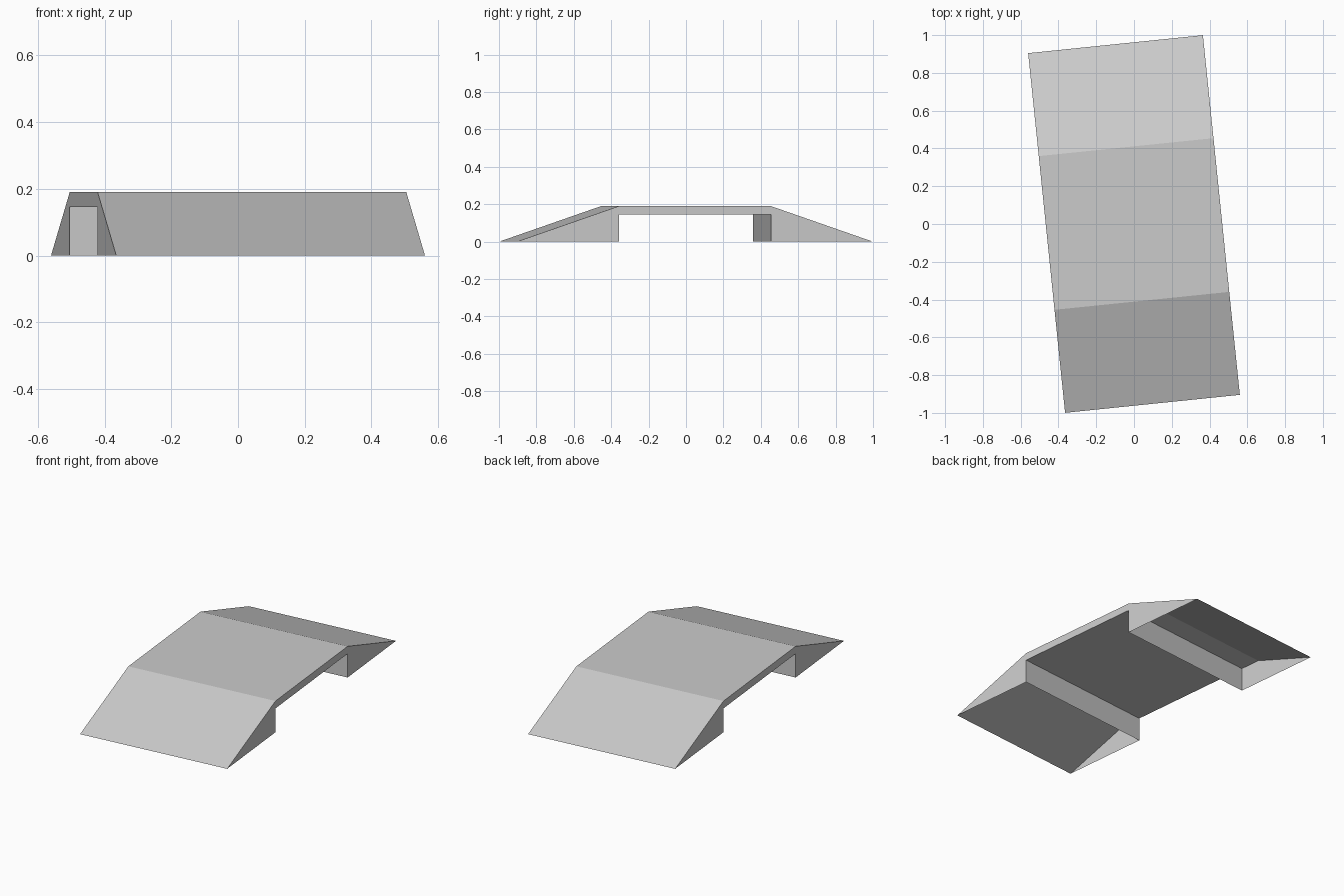
import bpy, bmesh, math

cube = bpy.data.objects.get("Cube")
if cube:
    bpy.data.objects.remove(cube, do_unlink=True)

# Main dimensions
HALF_WIDTH = 0.465
TOE = 0.957        # outer end of each ramp
CREST = 0.409      # where ramp meets deck
TOP = 0.19
UNDER = 0.145      # underside of the deck
CEILING = CREST + (TOE - CREST) * (TOP - UNDER) / TOP

grey = bpy.data.materials.new("plain_grey")
grey.use_nodes = True
grey.diffuse_color = (0.6, 0.6, 0.6, 1)
grey.node_tree.nodes["Principled BSDF"].inputs["Base Color"].default_value = (0.6, 0.6, 0.6, 1)


def build(name, bands, sides=None):
    """Sweep each (y, z) path across the width; optionally cap with side panels."""
    bm = bmesh.new()
    for path in bands:
        rows = [[bm.verts.new((s * HALF_WIDTH, y, z)) for s in (-1, 1)] for y, z in path]
        for p, q in zip(rows, rows[1:]):
            bm.faces.new((p[0], p[1], q[1], q[0]))
    if sides:
        for s in (-1, 1):
            bm.faces.new([bm.verts.new((s * HALF_WIDTH, y, z)) for y, z in sides[::-s]])
    bmesh.ops.remove_doubles(bm, verts=bm.verts, dist=0.0001)
    mesh = bpy.data.meshes.new(name)
    bm.to_mesh(mesh)
    bm.free()
    mesh.materials.append(grey)
    obj = bpy.data.objects.new(name, mesh)
    obj.rotation_euler.z = math.radians(5.86)
    bpy.context.collection.objects.link(obj)


# Top surface and underside passage, joined by the side panels
top = [(-TOE, 0), (-CREST, TOP), (CREST, TOP), (TOE, 0)]
passage = [(CREST, 0), (CREST, UNDER), (-CREST, UNDER), (-CREST, 0)]
build("ramp_bridge_shell", [top, passage], top + passage)

# Ceilings inside the hollow ramps
build("back_ramp_ceiling", [[(CEILING, UNDER), (CREST, UNDER)]])
build("front_ramp_ceiling", [[(-CREST, UNDER), (-CEILING, UNDER)]])
